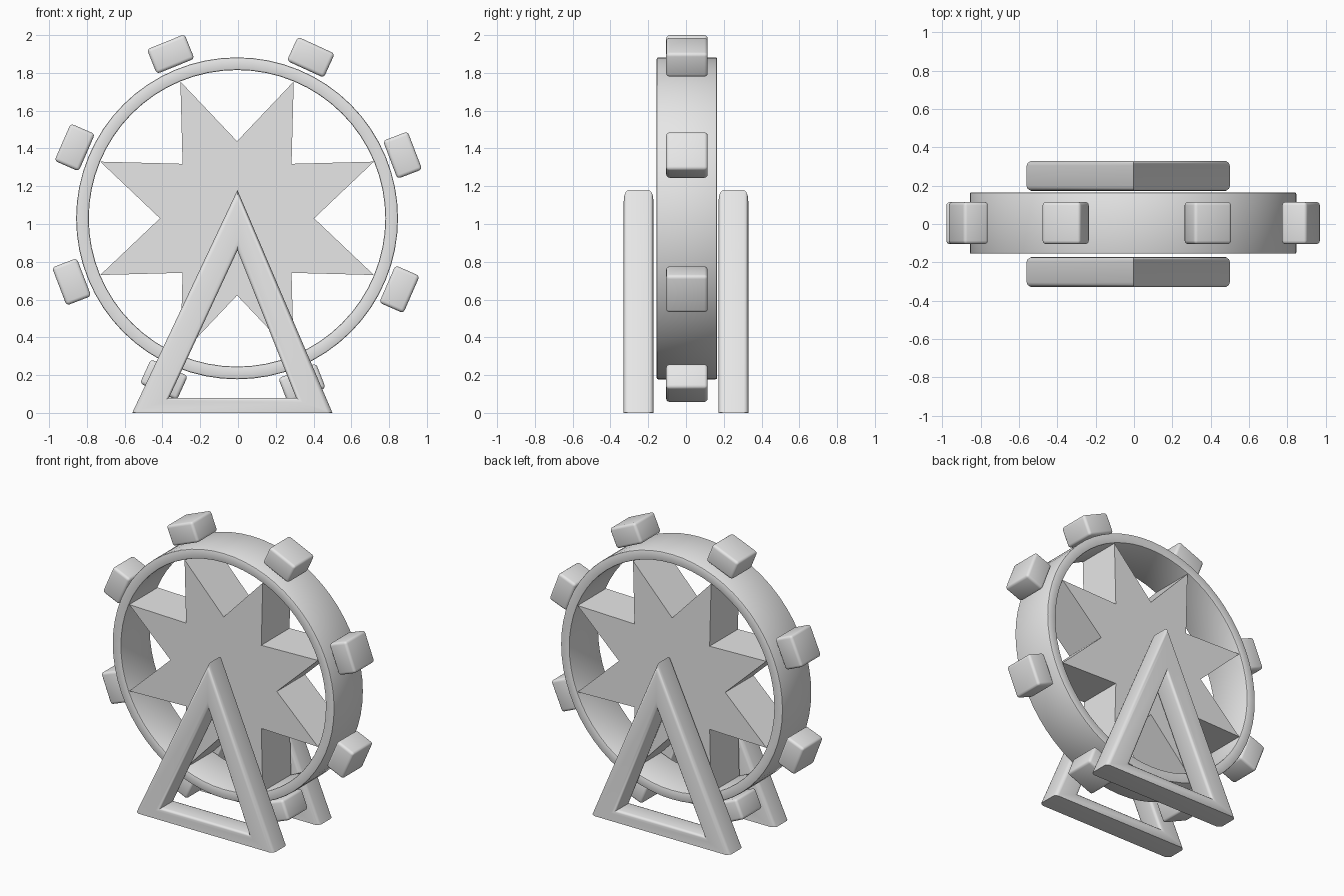
import bpy, bmesh
from math import cos, sin, radians, pi
from mathutils import Matrix, Vector

default = bpy.data.objects.get("Cube")
if default:
    bpy.data.objects.remove(default, do_unlink=True)

GREY = (0.8, 0.8, 0.8, 1)
grey = bpy.data.materials.new("plain_grey")
grey.use_nodes = True
grey.diffuse_color = GREY
grey.node_tree.nodes["Principled BSDF"].inputs["Base Color"].default_value = GREY

HUB = Vector((-0.005, 0.005, 1.03))


def finish(name, bm):
    bmesh.ops.recalc_face_normals(bm, faces=bm.faces[:])
    mesh = bpy.data.meshes.new(name)
    bm.to_mesh(mesh)
    bm.free()
    mesh.materials.append(grey)
    ob = bpy.data.objects.new(name, mesh)
    bpy.context.collection.objects.link(ob)
    bpy.ops.object.select_all(action='DESELECT')
    ob.select_set(True)
    bpy.context.view_layer.objects.active = ob
    bpy.ops.object.shade_smooth_by_angle(angle=radians(40))
    return ob


def circle(radius, count):
    return [(HUB.x + radius * cos(2 * pi * i / count),
             HUB.z + radius * sin(2 * pi * i / count)) for i in range(count)]


def hollow_prism(name, outer, inner, y0, y1, round_by, segments):
    """Band between two matching outlines, with rounded rims above the ground."""
    bm = bmesh.new()
    loops = [[bm.verts.new((x, y, z)) for x, z in outline]
             for outline, y in ((outer, y0), (outer, y1), (inner, y1), (inner, y0))]
    n = len(outer)
    for a, b in zip(loops, loops[1:] + loops[:1]):
        for i in range(n):
            j = (i + 1) % n
            bm.faces.new((a[i], a[j], b[j], b[i]))
    rims = []
    for loop in loops:
        for i in range(n):
            a, b = loop[i], loop[(i + 1) % n]
            if max(a.co.z, b.co.z) > 0.001:
                rims.append(bm.edges.get((a, b)))
    bmesh.ops.bevel(bm, geom=rims, offset=round_by, segments=segments,
                    profile=0.5, affect='EDGES', clamp_overlap=True)
    return finish(name, bm)


# Wheel rim
hollow_prism("wheel_rim", circle(0.852, 64), circle(0.785, 64),
             -0.155, 0.165, 0.008, 2)

# Star-shaped spokes, eight points
bm = bmesh.new()
ring = []
for i in range(16):
    r = 0.784 if i % 2 else 0.408
    a = i * pi / 8
    ring.append(bm.verts.new((HUB.x + r * cos(a), -0.15, HUB.z + r * sin(a))))
front = bm.faces.new(ring)
back = bmesh.ops.extrude_face_region(bm, geom=[front], use_keep_orig=True)
bmesh.ops.translate(bm, vec=(0, 0.31, 0),
                    verts=[v for v in back["geom"] if isinstance(v, bmesh.types.BMVert)])
finish("star_spokes", bm)

# Cabins around the rim
for k, degrees in enumerate((20.9, 65.4, 112, 156.4, 201, 245.6, 291.5, 336.4)):
    a = radians(degrees)
    bm = bmesh.new()
    bmesh.ops.create_cube(bm, size=1)
    bmesh.ops.scale(bm, vec=(0.14, 0.22, 0.215), verts=bm.verts[:])
    bmesh.ops.bevel(bm, geom=bm.edges[:], offset=0.018, segments=3,
                    profile=0.5, affect='EDGES')
    centre = HUB + 0.938 * Vector((cos(a), 0, sin(a)))
    bm.transform(Matrix.Translation(centre) @ Matrix.Rotation(-a, 4, 'Y'))
    finish(f"cabin_{k + 1}", bm)

# Triangular supports, front and back
outer = [(-0.56, 0), (0.5, 0), (-0.003, 1.18)]
inner = [(-0.365, 0.08), (0.307, 0.08), (-0.003, 0.86)]
for name, y0, y1 in (("front_support", -0.33, -0.172), ("back_support", 0.172, 0.33)):
    hollow_prism(name, outer, inner, y0, y1, 0.025, 3)
